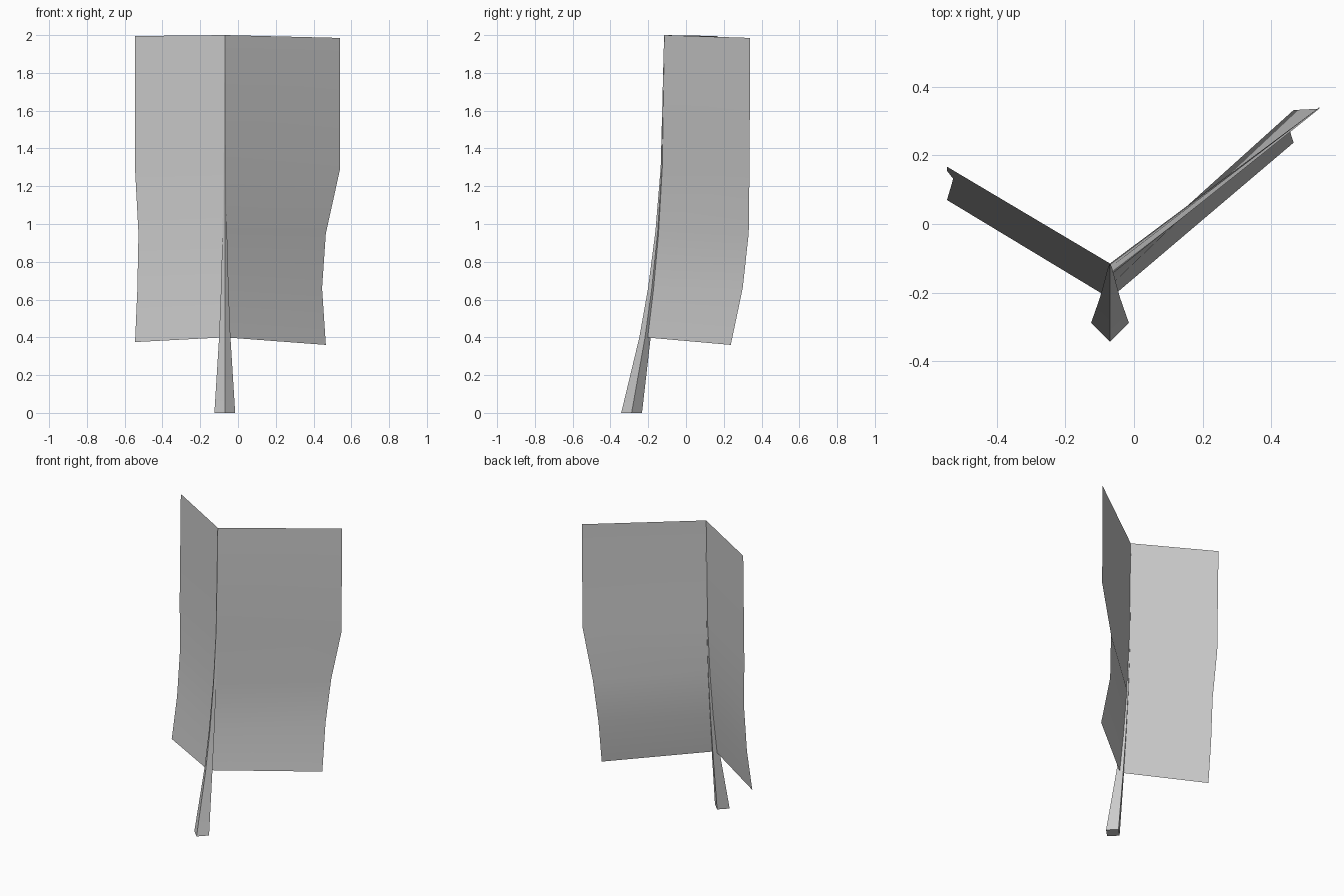
import bpy, bmesh, math
from mathutils import Vector

cube = bpy.data.objects.get("Cube")
if cube:
    bpy.data.objects.remove(cube, do_unlink=True)

grey = bpy.data.materials.new("plain grey")
grey.use_nodes = True
grey.diffuse_color = (0.6, 0.6, 0.6, 1)
grey.node_tree.nodes["Principled BSDF"].inputs["Base Color"].default_value = (0.6, 0.6, 0.6, 1)

SPINE_X = -0.07


def loft(name, rows, closed=False):
    """Skin consecutive rows of points with quads, smooth shaded."""
    bm = bmesh.new()
    grid = [[bm.verts.new(p) for p in row] for row in rows]
    count = len(rows[0])
    for low, high in zip(grid, grid[1:]):
        for i in range(count if closed else count - 1):
            j = (i + 1) % count
            bm.faces.new((low[i], low[j], high[j], high[i]))
    if closed:
        bm.faces.new(grid[0][::-1])
        bm.faces.new(grid[-1])
        bmesh.ops.recalc_face_normals(bm, faces=bm.faces)
    mesh = bpy.data.meshes.new(name)
    bm.to_mesh(mesh)
    bm.free()
    mesh.materials.append(grey)
    obj = bpy.data.objects.new(name, mesh)
    bpy.context.collection.objects.link(obj)
    bpy.ops.object.select_all(action="DESELECT")
    obj.select_set(True)
    bpy.context.view_layer.objects.active = obj
    bpy.ops.object.shade_smooth_by_angle(angle=math.radians(80 if closed else 40))
    return obj


# Curved spine as (y, z) with the shaft's half width
spine = [(-0.288, 0, 0.055), (-0.217, 0.4, 0.03), (-0.181, 0.66, 0.02),
         (-0.15, 0.96, 0.012), (-0.128, 1.3, 0.006), (-0.115, 2, 0.001)]

# Four sided tapering shaft
rings = []
for y, z, r in spine:
    rings.append([(SPINE_X + r * math.cos(a * math.pi / 2),
                   y + r * math.sin(a * math.pi / 2), z) for a in range(4)])
loft("shaft", rings, closed=True)

# Outer edges of the two vanes, from the bottom up
right_edge = [(-0.545, 0.07, 0.375), (-0.533, 0.11, 0.65), (-0.527, 0.132, 0.95),
              (-0.545, 0.155, 1.29), (-0.545, 0.167, 1.995)]
left_edge = [(0.465, 0.237, 0.36), (0.445, 0.3, 0.66), (0.465, 0.332, 0.95),
             (0.54, 0.336, 1.29), (0.54, 0.34, 1.985)]

for name, edge in (("right_vane", right_edge), ("left_vane", left_edge)):
    rows = []
    for (y, z, r), outer in zip(spine[1:], edge):
        inner = Vector((SPINE_X, y, z))
        pair = [inner, Vector(outer)]
        rows.append(pair if name == "left_vane" else pair[::-1])
    loft(name, rows)
